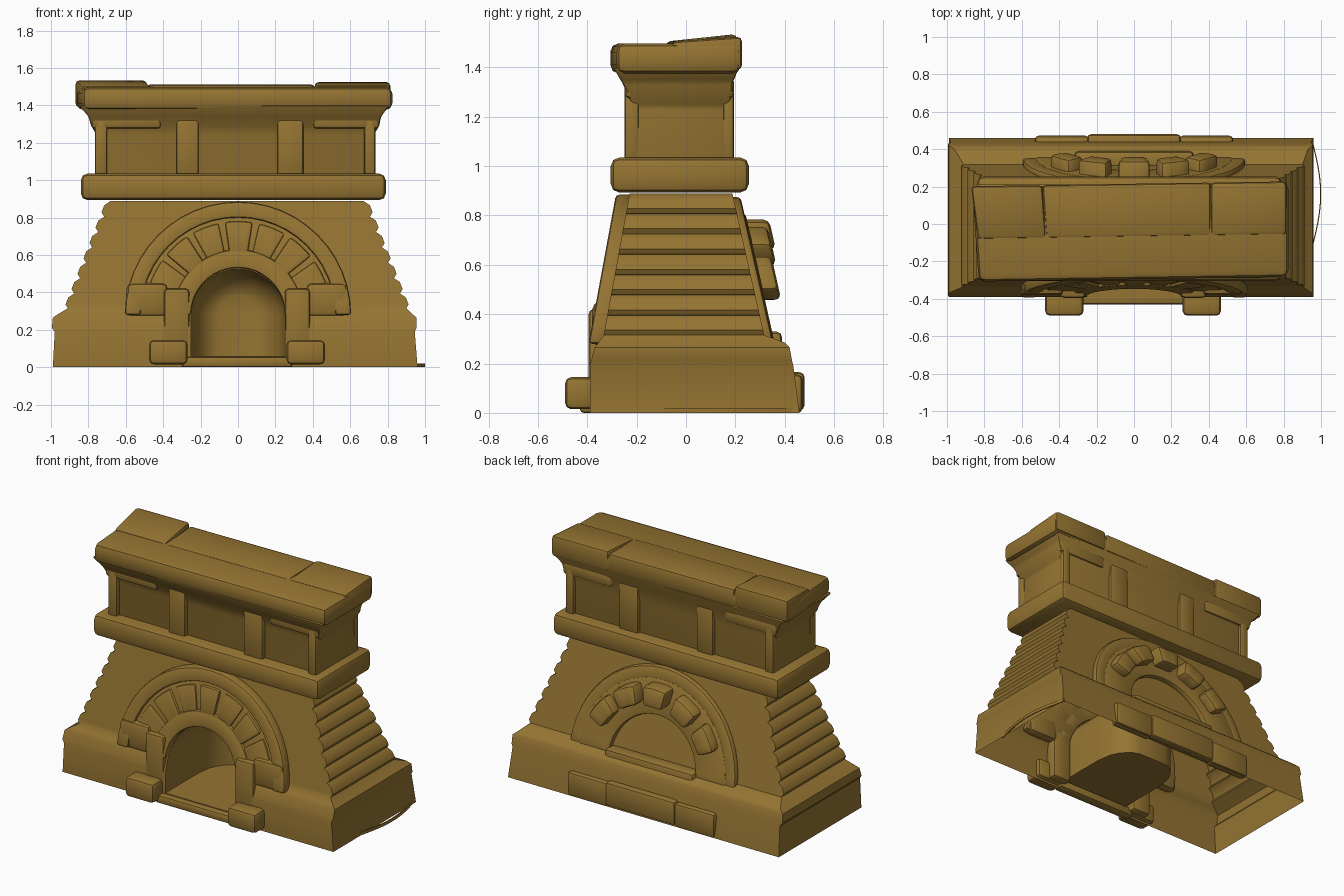
import bpy, bmesh, math

if "Cube" in bpy.data.objects:
    bpy.data.objects.remove(bpy.data.objects["Cube"])

stone = bpy.data.materials.new("ochre_stone")
stone.use_nodes = True
COLOUR = (0.30, 0.175, 0.032, 1)
stone.diffuse_color = COLOUR
stone.node_tree.nodes["Principled BSDF"].inputs["Base Color"].default_value = COLOUR
parts = []


def loft(name, rings, bevel=0.02):
    """Skin a stack of closed rings of points, with rounded edges."""
    bm = bmesh.new()
    rows = [[bm.verts.new(p) for p in ring] for ring in rings]
    n = len(rows[0])
    for low, high in zip(rows, rows[1:]):
        for i in range(n):
            j = (i + 1) % n
            bm.faces.new((low[i], low[j], high[j], high[i]))
    bm.faces.new(rows[0][::-1])
    bm.faces.new(rows[-1])
    bmesh.ops.recalc_face_normals(bm, faces=bm.faces)
    mesh = bpy.data.meshes.new(name)
    bm.to_mesh(mesh)
    bm.free()
    mesh.materials.append(stone)
    ob = bpy.data.objects.new(name, mesh)
    bpy.context.collection.objects.link(ob)
    if bevel:
        mod = ob.modifiers.new("rounded_edges", 'BEVEL')
        mod.width, mod.segments, mod.angle_limit = bevel, 2, math.radians(25)
    parts.append(ob)
    return ob


def rect(z, x0, x1, y0, y1, z_back=None):
    zb = z if z_back is None else z_back
    return [(x0, y0, z), (x1, y0, z), (x1, y1, zb), (x0, y1, zb)]


def box(name, x0, x1, y0, y1, z0, z1, bevel=0.02):
    return loft(name, [rect(z0, x0, x1, y0, y1), rect(z1, x0, x1, y0, y1)], bevel)


def face_y(z, side):
    """Depth of the sloping front (-1) or back (+1) wall."""
    t = (z - 0.28) / 0.6
    return -0.34 + 0.11 * t if side < 0 else 0.325 - 0.135 * t


def arch_band(name, side, r0, r1, a0, a1, proud, bevel=0.015, steps=24):
    """Part of an arch ring lying on the sloping wall."""
    rings = []
    for i in range(steps + 1):
        a = math.radians(a0 + (a1 - a0) * i / steps)
        inner, outer = [(r * math.cos(a), 0.28 + r * math.sin(a)) for r in (r0, r1)]
        ring = []
        for (x, z), out in ((inner, proud), (outer, proud), (outer, -0.02), (inner, -0.02)):
            ring.append((x, face_y(z, side) + side * out, z))
        rings.append(ring)
    return loft(name, rings, bevel)


# Plinth with a sloping top, running up into the tapering body with stepped sides
rings = [rect(0, -0.99, 0.96, -0.39, 0.46),
         rect(0.19, -0.98, 0.945, -0.39, 0.435),
         rect(0.21, -0.995, 0.955, -0.385, 0.43),
         rect(0.265, -0.99, 0.955, -0.37, 0.42),
         rect(0.285, -0.96, 0.93, -0.355, 0.40)]
courses, start, top = 7, 0.315, 0.89
for i in range(courses):
    for f, tuck in ((0, 0.02), (0.25, 0), (0.7, 0), (0.98, 0.025)):
        z = start + (top - start) * (i + f) / courses
        half = 0.93 - (z - start) * 0.39 - tuck
        rings.append(rect(z, -half, half - 0.01, face_y(z, -1), face_y(z, 1)))
body = loft("plinth_and_body", rings, 0)

# Front arch: backing, rim, wedge stones, inner band
arch_band("front_arch_backing", -1, 0.25, 0.58, 0, 180, 0.035)
arch_band("front_arch_rim", -1, 0.52, 0.605, 0, 180, 0.055)
arch_band("front_inner_band", -1, 0.25, 0.35, 0, 180, 0.055)
for i in range(7):
    a = 18 + i * 21
    arch_band("front_wedge_stone", -1, 0.33, 0.50, a, a + 17, 0.045 + 0.008 * (i % 2), 0.012, 5)
for s in (-1, 1):
    c = -0.005
    x = sorted((c + s * 0.255, c + s * 0.39))
    box("front_jamb", x[0], x[1], -0.395, -0.31, 0.02, 0.42)
    x = sorted((c + s * 0.37, c + s * 0.59))
    box("front_impost", x[0], x[1], -0.38, -0.30, 0.27, 0.45, 0.03)
    x = sorted((c + s * 0.265, c + s * 0.47))
    box("hearth_block", x[0], x[1], -0.49, -0.36, 0.015, 0.145, 0.025)
box("hearth_sill", -0.3, 0.29, -0.43, -0.36, 0.0, 0.055, 0.015)

# Firebox hollow with a rounded rear wall
rings = []
for y, k in ((-0.7, 1), (-0.05, 1), (0.05, 0.94), (0.11, 0.82), (0.16, 0.62), (0.18, 0.42)):
    ring = [(-0.25 * k, y, 0.06), (0.25 * k, y, 0.06)]
    for i in range(21):
        a = math.pi * i / 20
        ring.append((0.25 * k * math.cos(a), y, 0.28 + 0.245 * k * math.sin(a)))
    rings.append(ring)
cutter = loft("firebox_cutter", rings, 0)
cutter.hide_render = True
parts.remove(cutter)
mod = body.modifiers.new("firebox", 'BOOLEAN')
mod.object, mod.operation, mod.solver = cutter, 'DIFFERENCE', 'EXACT'

# Back arch: blind, with five projecting wedge stones
arch_band("back_arch_rim", 1, 0.51, 0.595, 0, 180, 0.03)
arch_band("back_arch_backing", 1, 0.31, 0.53, 0, 180, 0.035)
for i in range(5):
    a = 90 + (i - 2) * 27
    arch_band("back_wedge_stone", 1, 0.385, 0.505, a - 10, a + 10,
              0.125 - 0.012 * abs(i - 2), 0.025, 3)
box("back_sill", -0.32, 0.32, 0.29, 0.39, 0.2, 0.33, 0.025)
box("back_step_middle", -0.25, 0.25, 0.41, 0.48, 0.01, 0.165)
for s in (-1, 1):
    x = sorted((s * 0.24, s * 0.53))
    box("back_step_end", x[0], x[1], 0.41, 0.472, 0.0, 0.155)

# Lower moulding and upper storey flaring out below the cap
box("lower_moulding", -0.84, 0.79, -0.305, 0.255, 0.893, 1.035, 0.035)
loft("upper_storey", [rect(1.0, -0.765, 0.735, -0.22, 0.175),
                      rect(1.24, -0.755, 0.725, -0.22, 0.175),
                      rect(1.29, -0.785, 0.755, -0.235, 0.185),
                      rect(1.34, -0.80, 0.765, -0.26, 0.19),
                      rect(1.40, -0.85, 0.81, -0.295, 0.215)], 0.012)

# Pilasters and panel heads on both long faces
for y0, y1 in ((-0.25, -0.19), (0.15, 0.195)):
    for x0, x1 in ((-0.765, -0.70), (-0.33, -0.21), (0.21, 0.35), (0.675, 0.735)):
        box("pilaster", x0, x1, y0, y1, 1.02, 1.33, 0.015)
    for x0, x1 in ((-0.785, -0.41), (0.40, 0.755)):
        box("panel_head", x0, x1, y0, y1, 1.275, 1.36, 0.02)

# Cap slabs, a little skewed, with the rear row rising towards the back
caps = [box("cap_slab", -0.83, 0.825, -0.295, 0.21, 1.375, 1.498, 0.035)]
for x0, x1, rear in ((-0.835, -0.47, 1.535), (-0.47, 0.41, 1.512), (0.41, 0.815, 1.525)):
    caps.append(loft("rear_cap_slab", [rect(1.39, x0, x1, -0.07, 0.215),
                                       rect(1.505, x0, x1, -0.07, 0.215, rear)], 0.02))
for ob in caps:
    for v in ob.data.vertices:
        if v.co.x < 0:
            v.co.x *= 1.0 + 0.2 * max(v.co.y, 0)
        v.co.y += 0.015 * v.co.x

# Thin loose strand on the ground beside the plinth
strand = []
for i in range(13):
    t = i / 12
    x, y = 0.945 + 0.05 * math.sin(math.pi * t), 0.46 - 0.6 * t
    strand.append([(x, y, 0.0), (x + 0.006, y, 0.0), (x + 0.006, y, 0.02), (x, y, 0.02)])
loft("loose_strand", strand, 0)

# Bake modifiers, then smooth shade while keeping edges
bpy.ops.object.select_all(action='DESELECT')
for ob in parts:
    ob.select_set(True)
bpy.context.view_layer.objects.active = parts[0]
bpy.ops.object.convert(target='MESH')

# Open the underside so the body is a hollow shell around the firebox
bm = bmesh.new()
bm.from_mesh(body.data)
under = [f for f in bm.faces if all(v.co.z < 0.001 for v in f.verts)]
bmesh.ops.delete(bm, geom=under, context='FACES')
bm.to_mesh(body.data)
bm.free()
bpy.ops.object.shade_smooth_by_angle(angle=math.radians(35))
bpy.data.objects.remove(cutter)
